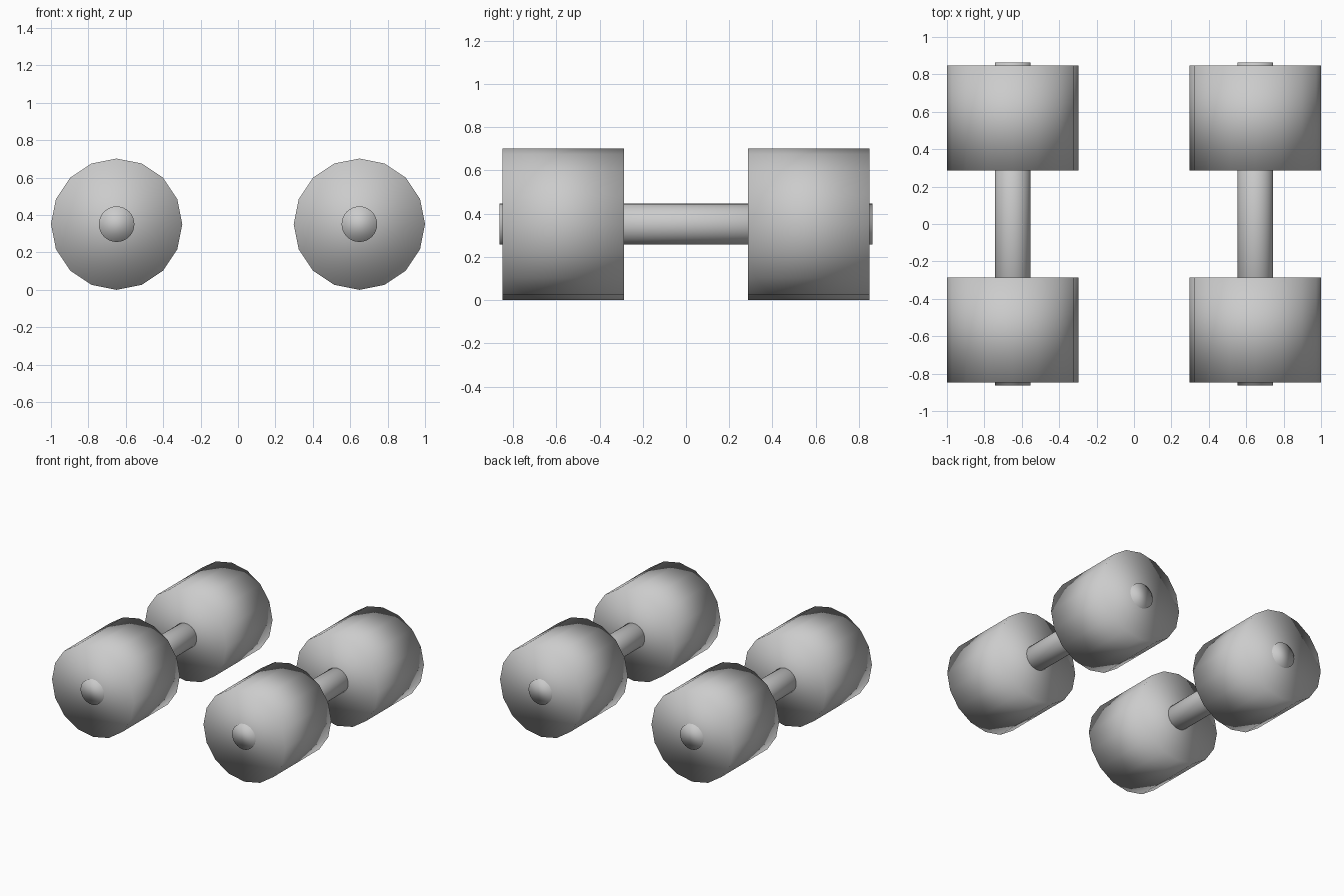
import bpy
from math import radians

if "Cube" in bpy.data.objects:
    bpy.data.objects.remove(bpy.data.objects["Cube"])

RADIUS = 0.351      # head radius, also the axle height
SPACING = 0.649     # distance of each dumbbell from the centre


def rod(name, x, y, radius, length, sides):
    """Fully smooth-shaded cylinder lying along y."""
    bpy.ops.mesh.primitive_cylinder_add(
        vertices=sides, radius=radius, depth=length,
        location=(x, y, RADIUS), rotation=(radians(90), 0, 0))
    obj = bpy.context.object
    obj.name = name
    bpy.ops.object.shade_smooth()
    return obj


for side, x in (("left", -SPACING), ("right", SPACING)):
    # Handle bar running through both weights
    rod(f"{side}_handle", x, 0, 0.095, 1.728, 32)
    # Sixteen-sided weights at the ends
    for end, y in (("front", -0.567), ("back", 0.567)):
        rod(f"{side}_{end}_weight", x, y, RADIUS, 0.562, 16)
